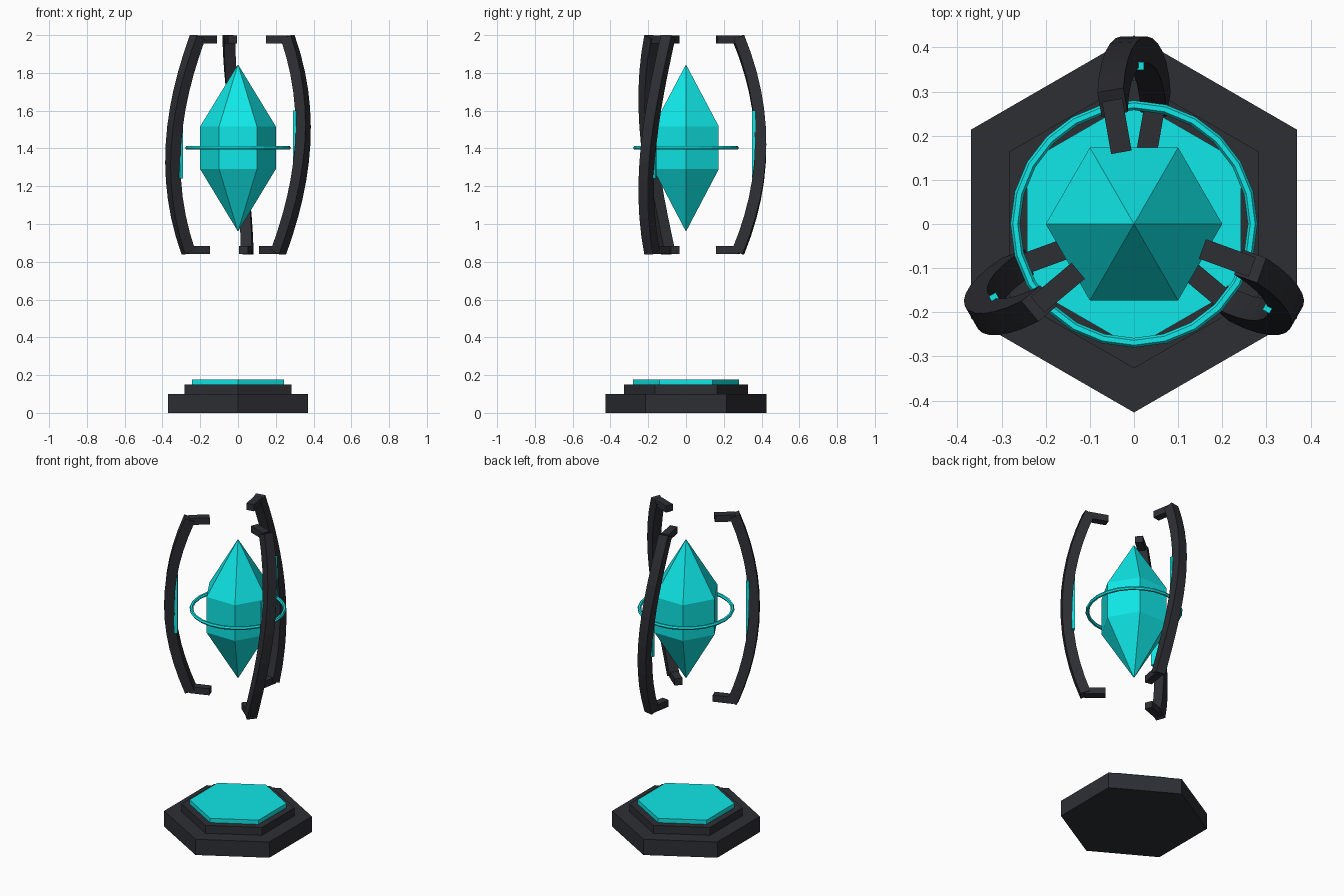
import bpy, bmesh
from math import sin, cos, pi, radians, hypot

if "Cube" in bpy.data.objects:
    bpy.data.objects.remove(bpy.data.objects["Cube"])


def material(name, rgb):
    m = bpy.data.materials.new(name)
    m.diffuse_color = (*rgb, 1)
    m.use_nodes = True
    m.node_tree.nodes["Principled BSDF"].inputs["Base Color"].default_value = m.diffuse_color
    return m


DARK = material("dark_metal", (0.027, 0.028, 0.034))
CYAN = material("cyan_glow", (0.005, 0.8, 0.8))


def mesh_object(name, verts, faces, mat):
    bm = bmesh.new()
    vs = [bm.verts.new(v) for v in verts]
    for f in faces:
        bm.faces.new([vs[i] for i in f])
    bmesh.ops.recalc_face_normals(bm, faces=bm.faces)
    me = bpy.data.meshes.new(name)
    bm.to_mesh(me)
    bm.free()
    me.materials.append(mat)
    ob = bpy.data.objects.new(name, me)
    bpy.context.collection.objects.link(ob)
    return ob


def loft(name, rings, mat):
    """Skin a list of equal-length vertex rings and cap both ends."""
    n = len(rings[0])
    faces = [[k * n + i, k * n + (i + 1) % n, (k + 1) * n + (i + 1) % n, (k + 1) * n + i]
             for k in range(len(rings) - 1) for i in range(n)]
    faces += [list(range(n)), [(len(rings) - 1) * n + i for i in range(n)]]
    return mesh_object(name, [v for r in rings for v in r], faces, mat)


def hexagon(r, z, start):
    return [(r * cos(start + i * pi / 3), r * sin(start + i * pi / 3), z) for i in range(6)]


def polar(r, t, z, ang):
    """Radial distance r and sideways offset t, turned to angle ang."""
    return (r * cos(ang) - t * sin(ang), r * sin(ang) + t * cos(ang), z)


def block(name, r0, r1, w, z0, z1, ang, mat):
    rings = [[polar(r, t, z, ang) for r, t in
              ((r0, -w / 2), (r1, -w / 2), (r1, w / 2), (r0, w / 2))] for z in (z0, z1)]
    return loft(name, rings, mat)


# stepped hexagonal base with glowing plate
for name, r, z0, z1, mat in (("base_lower", 0.427, 0, 0.10, DARK),
                             ("base_upper", 0.327, 0.10, 0.15, DARK),
                             ("base_glow_plate", 0.28, 0.15, 0.177, CYAN)):
    loft(name, [hexagon(r, z0, pi / 2), hexagon(r, z1, pi / 2)], mat)

# floating six-sided crystal
verts = hexagon(0.2, 1.29, 0) + hexagon(0.2, 1.517, 0) + [(0, 0, 0.96), (0, 0, 1.845)]
faces = []
for i in range(6):
    j = (i + 1) % 6
    faces += [[i, j, j + 6, i + 6], [i, j, 12], [i + 6, j + 6, 13]]
mesh_object("crystal", verts, faces, CYAN)

# thin ring around the crystal
bpy.ops.mesh.primitive_torus_add(major_segments=24, minor_segments=6, major_radius=0.269,
                                 minor_radius=0.011, location=(0, 0, 1.403))
ring = bpy.context.object
ring.name = "halo_ring"
ring.data.materials.append(CYAN)

# three bowed, twisted arms with end hooks and inner light strips
MID, HALF, STEPS, TWIST = 1.42, 0.569, 12, radians(10)
R_END, BOW, H = 0.28, 0.115, 0.03
for k in range(3):
    base = pi / 2 + k * 2 * pi / 3
    rings = []
    for i in range(STEPS + 1):
        s = 2 * i / STEPS - 1
        r, z = R_END + BOW * (1 - s * s), MID + HALF * s
        slope = 2 * BOW * s / HALF
        nr, nz = H / hypot(1, slope), H * slope / hypot(1, slope)
        rings.append([polar(r + a * nr, b * H, z + a * nz, base + TWIST * s)
                      for a, b in ((-1, -1), (1, -1), (1, 1), (-1, 1))])
    loft(f"arm_{k + 1}", rings, DARK)
    block(f"arm_hook_top_{k + 1}", 0.165, 0.285, 0.047, 1.956, 1.998, base + TWIST, DARK)
    block(f"arm_hook_bottom_{k + 1}", 0.165, 0.285, 0.047, 0.842, 0.884, base - TWIST, DARK)
    block(f"arm_light_strip_{k + 1}", 0.349, 0.367, 0.045, 1.24, 1.60, base, CYAN)
